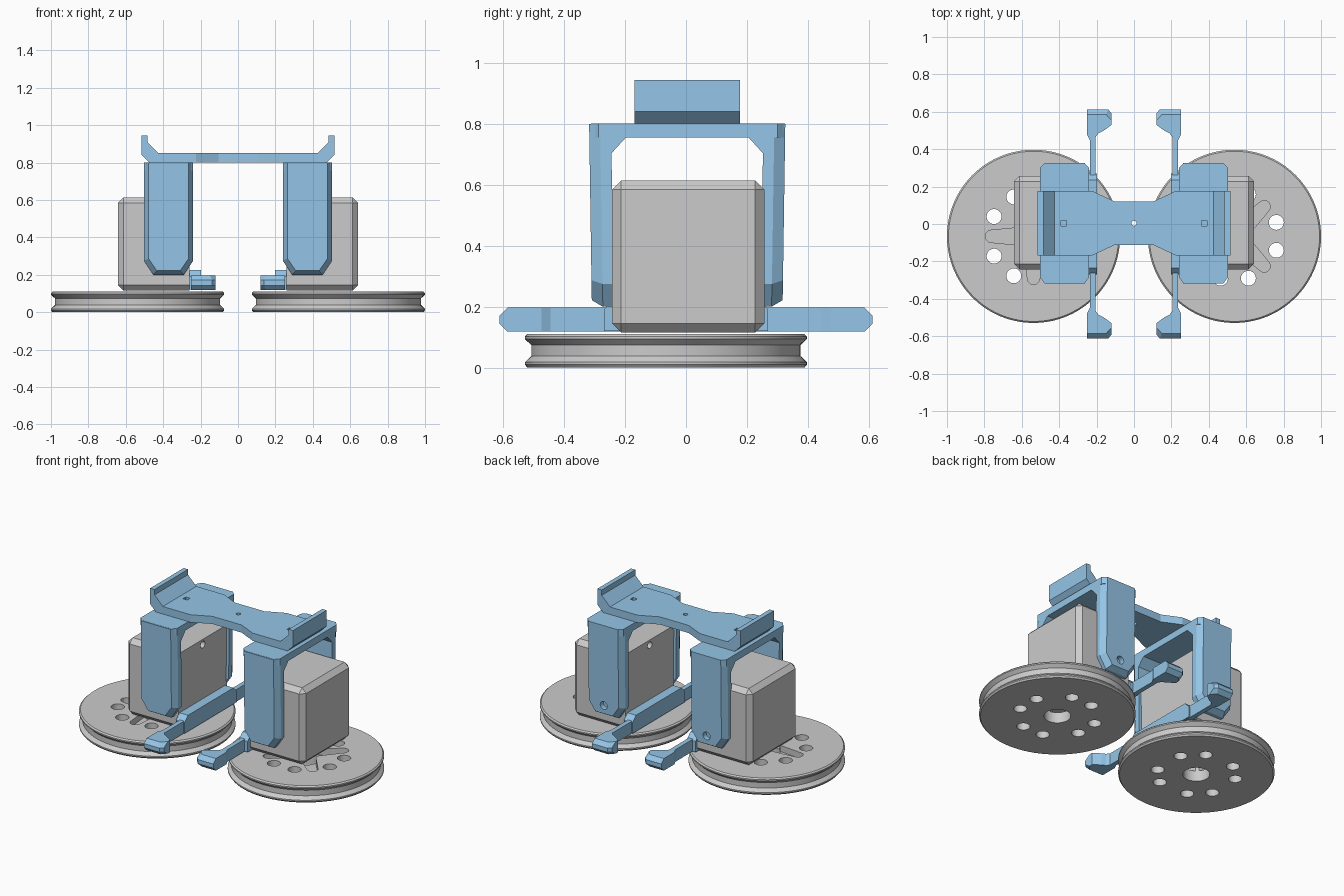
import bpy, bmesh
from math import sin, cos, pi, radians
from mathutils import Matrix

if "Cube" in bpy.data.objects:
    bpy.data.objects.remove(bpy.data.objects["Cube"])

blue = bpy.data.materials.new("blue")
blue.diffuse_color = (0.30, 0.56, 0.80, 1)
blue.use_nodes = True
blue.node_tree.nodes["Principled BSDF"].inputs["Base Color"].default_value = blue.diffuse_color


def finish(name, bm, mat=None):
    bmesh.ops.recalc_face_normals(bm, faces=bm.faces)
    me = bpy.data.meshes.new(name)
    bm.to_mesh(me)
    bm.free()
    ob = bpy.data.objects.new(name, me)
    bpy.context.collection.objects.link(ob)
    if mat:
        me.materials.append(mat)
    return ob


def loft(bm, rings):
    """Skin a stack of equal-length point rings and cap both ends."""
    vs = [[bm.verts.new(p) for p in r] for r in rings]
    n = len(vs[0])
    for a, b in zip(vs, vs[1:]):
        for i in range(n):
            bm.faces.new((a[i], a[(i + 1) % n], b[(i + 1) % n], b[i]))
    bm.faces.new(vs[0][::-1])
    bm.faces.new(vs[-1])


def circle(r, z, n=24, cx=0, cy=0):
    return [(cx + r * cos(2 * pi * i / n), cy + r * sin(2 * pi * i / n), z) for i in range(n)]


def box(bm, x0, x1, y0, y1, z0, z1):
    loft(bm, [[(x0, y0, z), (x1, y0, z), (x1, y1, z), (x0, y1, z)] for z in (z0, z1)])


def mirror_x(ob):
    m = ob.modifiers.new("mirror", "MIRROR")
    m.use_axis[0] = True


def cut(ob, bm):
    cutter = finish("cutter", bm)
    cutter.hide_render = True
    m = ob.modifiers.new("cut", "BOOLEAN")
    m.operation, m.object, m.solver = "DIFFERENCE", cutter, "EXACT"
    bpy.context.view_layer.objects.active = ob
    bpy.ops.object.modifier_apply(modifier=m.name)
    bpy.data.objects.remove(cutter)


# Grooved wheels with bolt holes and a cross-shaped hub pocket
def wheel(name, x, turn):
    bm = bmesh.new()
    profile = [(.455, 0), (.463, .01), (.463, .018), (.442, .038),
               (.442, .074), (.463, .094), (.463, .102), (.455, .11)]
    loft(bm, [circle(r, z, 80) for r, z in profile])
    ob = finish(name, bm)

    holes = bmesh.new()
    loft(holes, [circle(.08, -.05), circle(.08, .2)])
    for k in range(4):
        for d in (-18.4, 18.4):
            a = radians(45 + 90 * k + d)
            a += radians(45)
            loft(holes, [circle(.04, z, 20, .236 * cos(a), .236 * sin(a)) for z in (-.05, .2)])
    cut(ob, holes)

    cross = []
    for k in range(4):
        a0 = radians(45 + 90 * k)
        for j in range(7):
            t = a0 - pi / 2 + pi * j / 6
            cross.append((.225 * cos(a0) + .033 * cos(t), .225 * sin(a0) + .033 * sin(t)))
        a1 = a0 + pi / 4
        cross.append((.07 * cos(a1), .07 * sin(a1)))
    pocket = bmesh.new()
    loft(pocket, [[(px, py, z) for px, py in cross] for z in (.07, .2)])
    cut(ob, pocket)

    ob.data.transform(Matrix.Translation((x, -.066, 0)) @ Matrix.Rotation(turn, 4, "Z"))
    bpy.ops.object.select_all(action="DESELECT")
    ob.select_set(True)
    bpy.context.view_layer.objects.active = ob
    bpy.ops.object.shade_smooth_by_angle(angle=radians(25))


wheel("right_wheel", .537, 0)
wheel("left_wheel", -.537, pi / 4)

# Motor housings: chamfered everywhere but on the inner face
bm = bmesh.new()
box(bm, .258, .642, -.243, .257, .115, .614)
edges = [e for e in bm.edges if max(v.co.x for v in e.verts) > .6]
bmesh.ops.bevel(bm, geom=edges, offset=.03, offset_type="OFFSET", segments=1, affect="EDGES")
housing = finish("motor_housing", bm)
notch = bmesh.new()
loft(notch, [[(x, p[0] + .005, p[1] + .58) for p in circle(.022, 0, 16)] for x in (.2, .29)])
cut(housing, notch)
mirror_x(housing)

# U-shaped brackets straddling the housings
X0, X1 = .24, .503
bracket = bmesh.new()


def leg_ring(y, d, s):
    a, b, z = X0 + d, X1 - d, .2 + d * .9
    pts = [(a, .8), (b, .8), (b, .275 + d * .5), (b - .05 + d * .2, z),
           (a + .05 - d * .2, z), (a, .275 + d * .5)]
    return [(px, s * (y - .015 * (.8 - pz)) + .004, pz) for px, pz in pts]


for s in (-1, 1):
    loft(bracket, [leg_ring(.25, 0, s), leg_ring(.286, 0, s), leg_ring(.322, .024, s)])
    # corner brace under the top plate
    loft(bracket, [[(x, s * y + .004, z) for y, z in ((.252, .70), (.252, .757), (.2, .757))]
                   for x in (X0, X1)])
bracket_ob = finish("bracket_legs", bracket, blue)
screw = bmesh.new()
loft(screw, [[((X0 + X1) / 2 + p[0], y, .275 + p[1]) for p in circle(.026, 0, 16)]
             for y in (.285, .4)])
cut(bracket_ob, screw)
mirror_x(bracket_ob)

bm = bmesh.new()
c = .025
loft(bm, [[(X0 + c, -.312, z), (X1 - c, -.312, z), (X1, -.312 + c, z), (X1, .325 - c, z),
           (X1 - c, .325, z), (X0 + c, .325, z), (X0, .325 - c, z), (X0, -.312 + c, z)]
          for z in (.755, .801)])
mirror_x(finish("bracket_top", bm, blue))

# Waisted bridge plate with upturned end lips
half = [(.105, .117, .8, .85), (.225, .173, .8, .85), (.425, .173, .8, .85),
        (.475, .173, .8, .9), (.485, .173, .81, .91), (.485, .173, .81, .945),
        (.516, .173, .841, .945)]
stations = [(-x, w, a, b) for x, w, a, b in half[::-1]] + half
bm = bmesh.new()
loft(bm, [[(x, .004 - w, a), (x, .004 + w, a), (x, .004 + w, b), (x, .004 - w, b)]
          for x, w, a, b in stations])
bridge = finish("bridge_plate", bm, blue)
holes = bmesh.new()
loft(holes, [circle(.014, z, 16, 0, .004) for z in (.7, .9)])
for x in (-.375, .375):
    box(holes, x - .015, x + .015, -.011, .019, .825, .9)
cut(bridge, holes)

# Long hooked arms running front to back beside the housings
end = [(.205, .25), (.205, .465), (.19, .485), (.165, .497), (.12, .53), (.12, .592),
       (.138, .612), (.25, .612), (.25, .475), (.235, .445), (.235, .25)]
outline = end + [(x, -y) for x, y in end[::-1]]
bm = bmesh.new()
loft(bm, [[(x, y, z) for x, y in outline] for z in (.118, .197)])
tips = [e for e in bm.edges if all(abs(v.co.y) > .59 for v in e.verts)
        and abs(e.verts[0].co.z - e.verts[1].co.z) < .01]
bmesh.ops.bevel(bm, geom=tips, offset=.026, offset_type="OFFSET", segments=1, affect="EDGES")
mirror_x(finish("hooked_arm", bm, blue))

# Raised mounting block at the middle of each arm
bm = bmesh.new()
loft(bm, [[(x, y, z) for y, z in ((-.27, .12), (.27, .12), (.27, .19), (.235, .226),
                                  (-.235, .226), (-.27, .19))] for x in (.197, .259)])
mirror_x(finish("arm_mount", bm, blue))
